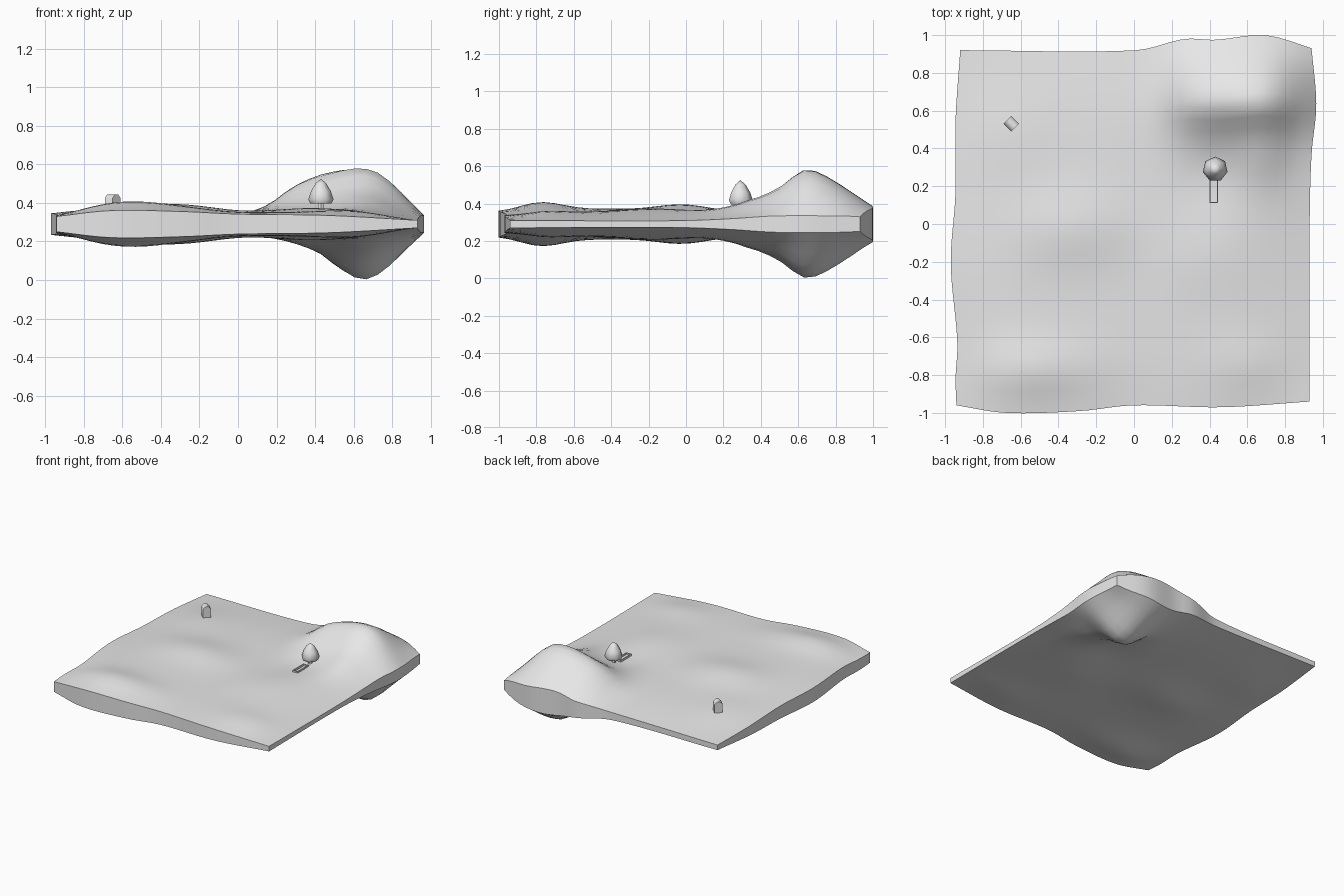
import bpy, bmesh, math
from mathutils import Matrix

if "Cube" in bpy.data.objects:
    bpy.data.objects.remove(bpy.data.objects["Cube"])

MID = 0.29   # height of the middle plane of the slab
N = 32       # terrain cells per side

grey = bpy.data.materials.new("plain_grey")
grey.diffuse_color = (0.8, 0.8, 0.8, 1)
grey.use_nodes = True
grey.node_tree.nodes["Principled BSDF"].inputs["Base Color"].default_value = grey.diffuse_color


def curve(points, t):
    """Smooth interpolation through (position, value) points."""
    if t <= points[0][0]:
        return points[0][1]
    n = len(points)

    def slope(k):
        a, b = points[max(k - 1, 0)], points[min(k + 1, n - 1)]
        return (b[1] - a[1]) / (b[0] - a[0])
    for i in range(n - 1):
        (a, p), (b, q) = points[i], points[i + 1]
        if t <= b:
            d, s = b - a, (t - a) / (b - a)
            return ((2*s**3 - 3*s*s + 1) * p + (s**3 - 2*s*s + s) * d * slope(i)
                    + (3*s*s - 2*s**3) * q + (s**3 - s*s) * d * slope(i + 1))
    return points[-1][1]


def lerp(a, b, t):
    return a + (b - a) * t


# Outline of the slab, one curve per side
FRONT = [(-1, -.96), (-.72, -1), (-.3, -.99), (0, -.96), (.5, -.97), (1, -.94)]
BACK = [(-1, .92), (0, .92), (.28, .98), (.45, .975), (.68, 1), (.8, .99), (1, .93)]
LEFT = [(-1, -.94), (-.85, -.945), (-.65, -.935), (-.2, -.97), (.2, -.945), (.6, -.945), (1, -.92)]
RIGHT = [(-1, .93), (0, .93), (.4, .94), (.68, .965), (1, .94)]

# Half thickness of the rim on each side
RIM_F = [(-1, .04), (-.7, .07), (-.3, .065), (0, .052), (.5, .045), (1, .02)]
RIM_B = [(-1, .02), (0, .03), (.28, .06), (.65, .095), (1, .035)]
RIM_L = [(-1, .04), (-.6, .05), (-.2, .056), (.4, .045), (1, .02)]
RIM_R = [(-1, .018), (0, .018), (.65, .045), (1, .035)]

# Hill profiles: broad shoulder above, narrower bulge below
HILL_TOP = [(0, 0), (.1, .08), (.2, .32), (.27, .58), (.35, .77), (.45, .9), (.65, 1),
            (.75, .88), (.85, .5), (.96, 0)]
HILL_BOTTOM = [(.15, 0), (.27, .08), (.42, .3), (.48, .52), (.58, .86), (.65, 1),
               (.75, .85), (.85, .46), (.96, 0)]
HILL_Y = [(.28, 0), (.4, .14), (.5, .45), (.58, .82), (.64, 1), (.73, .88), (1, 0)]

# Gentle swells: x, y, height, radius x, radius y
SWELLS = [(-.6, -.81, .07, .38, .17), (-.35, -.02, .036, .32, .2),
          (.42, .22, -.02, .2, .18), (.7, .36, .052, .15, .17),
          (.65, -.78, .035, .25, .16), (.35, -.2, .012, .2, .2),
          (-.75, .5, .022, .25, .25)]


def plan(u, v):
    s, t = (u + 1) / 2, (v + 1) / 2
    return (lerp(curve(LEFT, v), curve(RIGHT, v), s),
            lerp(curve(FRONT, u), curve(BACK, u), t))


def half(u, v, hill=HILL_TOP):
    """Distance of the surface from the middle plane at a nominal position."""
    s, t = (u + 1) / 2, (v + 1) / 2
    h = lerp(curve(RIM_F, u), curve(RIM_B, u), t) + lerp(curve(RIM_L, v), curve(RIM_R, v), s)
    h -= lerp(lerp(.04, .018, s), lerp(.02, .035, s), t)
    mask = (1 - u**4) * (1 - v**4)
    x, y = plan(u, v)
    rise = .012 + sum(a * math.exp(-((x - cx) / rx)**2 - ((y - cy) / ry)**2)
                      for cx, cy, a, rx, ry in SWELLS)
    return h + mask * rise + .183 * curve(hill, x) * curve(HILL_Y, y)


def ground(x, y):
    return MID + half(x / .945, y / .955)


def finish(name, bm, angle=None):
    bmesh.ops.recalc_face_normals(bm, faces=bm.faces)
    me = bpy.data.meshes.new(name)
    bm.to_mesh(me)
    bm.free()
    me.materials.append(grey)
    ob = bpy.data.objects.new(name, me)
    bpy.context.collection.objects.link(ob)
    if angle:
        bpy.ops.object.select_all(action='DESELECT')
        ob.select_set(True)
        bpy.context.view_layer.objects.active = ob
        bpy.ops.object.shade_smooth_by_angle(angle=math.radians(angle))
    return ob


def add_box(bm, size, centre):
    bmesh.ops.create_cube(bm, size=1, matrix=Matrix.Translation(centre) @ Matrix.Diagonal((*size, 1)))


# Terrain slab: top and bottom surfaces around the middle plane, closed by a rim
bm = bmesh.new()
sheets = []
for sign, hill in ((1, HILL_TOP), (-1, HILL_BOTTOM)):
    rows = []
    for j in range(N + 1):
        v = -1 + 2 * j / N
        rows.append([])
        for i in range(N + 1):
            u = -1 + 2 * i / N
            rows[j].append(bm.verts.new((*plan(u, v), MID + sign * half(u, v, hill))))
    for j in range(N):
        for i in range(N):
            bm.faces.new((rows[j][i], rows[j][i+1], rows[j+1][i+1], rows[j+1][i]))
    sheets.append(rows[0][:-1] + [r[-1] for r in rows[:-1]]
                  + rows[-1][:0:-1] + [r[0] for r in rows[:0:-1]])
top, bottom = sheets
for k in range(len(top)):
    n = (k + 1) % len(top)
    bm.faces.new((top[k], top[n], bottom[n], bottom[k]))
finish("terrain", bm, 40)

# Tree crown: lathed pointed cap
TX, TY = .43, .29
bm = bmesh.new()
SIDES = 7
rings = []
for r, z in ((.028, .502), (.053, .46), (.067, .418), (.056, .396), (.02, .41)):
    rings.append([bm.verts.new((TX + r * math.sin(2 * math.pi * k / SIDES),
                                TY + r * math.cos(2 * math.pi * k / SIDES), z)) for k in range(SIDES)])
for a, b in zip(rings, rings[1:]):
    for k in range(SIDES):
        n = (k + 1) % SIDES
        bm.faces.new((a[k], a[n], b[n], b[k]))
tip = bm.verts.new((TX, TY, .525))
for k in range(SIDES):
    bm.faces.new((rings[0][k], rings[0][(k + 1) % SIDES], tip))
bm.faces.new(rings[-1])
finish("tree_crown", bm, 55)

# Tree trunk
bm = bmesh.new()
foot = ground(TX, TY) - .03
bmesh.ops.create_cone(bm, cap_ends=True, segments=6, radius1=.02, radius2=.014, depth=.42 - foot,
                      matrix=Matrix.Translation((TX, TY, (.42 + foot) / 2)))
finish("tree_trunk", bm, 40)

# Low open frame on the ground in front of the tree
bm = bmesh.new()
fx, fy = .422, .18
fz = ground(fx, fy)
for side in (-1, 1):
    add_box(bm, (.007, .14, .03), (fx + side * .02, fy, fz))
    add_box(bm, (.034, .007, .03), (fx, fy + side * .066, fz))
finish("ground_frame", bm)

# Small hut with a blunt gable, turned by 45 degrees
bm = bmesh.new()
w = .029
profile = [(-w, -.03), (w, -.03), (w, .038), (.011, .057), (-.011, .057), (-w, .038)]
ends = [[bm.verts.new((x, y, z)) for x, z in profile] for y in (-w, w)]
bm.faces.new(ends[0])
bm.faces.new(ends[1])
for k in range(len(profile)):
    n = (k + 1) % len(profile)
    bm.faces.new((ends[0][k], ends[0][n], ends[1][n], ends[1][k]))
bm.transform(Matrix.Translation((-.65, .53, .387)) @ Matrix.Rotation(math.radians(45), 4, 'Z'))
finish("hut", bm, 50)
